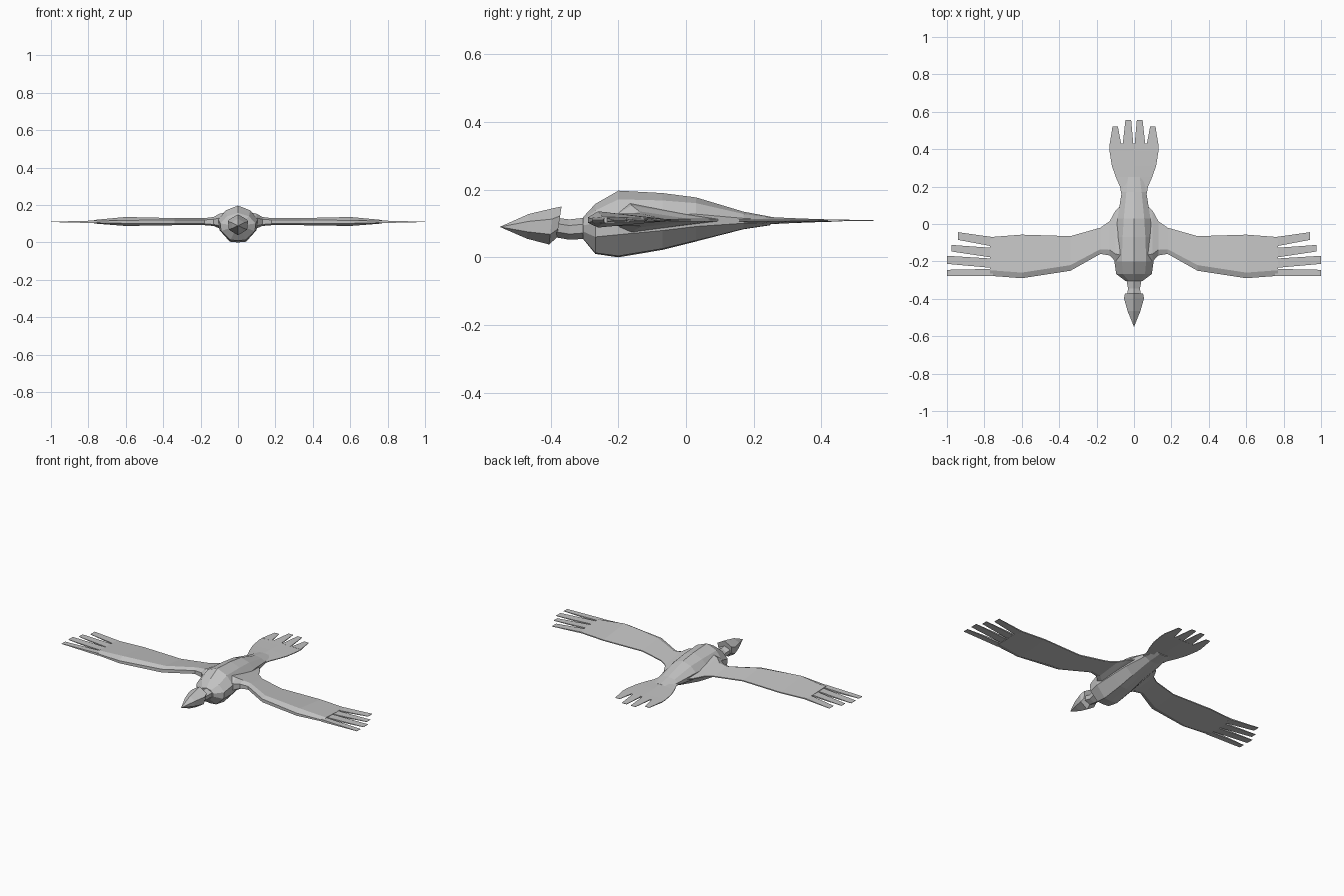
import bpy, bmesh

grey = bpy.data.materials.new("plain grey")
grey.diffuse_color = (0.55, 0.55, 0.55, 1)


def loft(name, rings, mirror=False):
    """Skin a list of equal-length point rings and cap both ends."""
    bm = bmesh.new()
    loops = [[bm.verts.new(p) for p in ring] for ring in rings]
    n = len(loops[0])
    for a, b in zip(loops, loops[1:]):
        for i in range(n):
            j = (i + 1) % n
            bm.faces.new((a[i], a[j], b[j], b[i]))
    bm.faces.new(loops[0])
    bm.faces.new(loops[-1])
    bmesh.ops.remove_doubles(bm, verts=bm.verts, dist=0.0003)
    bmesh.ops.recalc_face_normals(bm, faces=bm.faces)
    me = bpy.data.meshes.new(name)
    bm.to_mesh(me)
    bm.free()
    me.materials.append(grey)
    ob = bpy.data.objects.new(name, me)
    bpy.context.collection.objects.link(ob)
    if mirror:
        ob.modifiers.new("Mirror", 'MIRROR').use_mirror_merge = False
    return ob


def body_ring(y, w, zb, zt):
    h = zt - zb
    right = [(0.62 * w, zt - 0.13 * h), (w, zt - 0.38 * h),
             (w * 0.95, zb + 0.34 * h), (0.42 * w, zb + 0.02 * h)]
    pts = [(0, zt)] + right + [(0, zb)] + [(-x, z) for x, z in reversed(right)]
    return [(x, y, z) for x, z in pts]


def hex_ring(y, w, zb, zt, lean=0.0):
    h = zt - zb
    pts = [(0, zt), (w, zt - 0.3 * h), (w * 0.9, zb + 0.28 * h),
           (0, zb), (-w * 0.9, zb + 0.28 * h), (-w, zt - 0.3 * h)]
    return [(x, y + lean * (z - zb) / h, z) for x, z in pts]


# body
loft("body", [body_ring(*s) for s in (
    (-0.305, 0.045, 0.055, 0.118), (-0.268, 0.095, 0.01, 0.158),
    (-0.2, 0.105, 0.0, 0.197), (-0.07, 0.098, 0.022, 0.19),
    (0.03, 0.088, 0.047, 0.177), (0.17, 0.066, 0.083, 0.135),
    (0.25, 0.05, 0.095, 0.12))])

# neck
loft("neck", [hex_ring(*s) for s in (
    (-0.39, 0.038, 0.06, 0.118), (-0.345, 0.032, 0.052, 0.112),
    (-0.29, 0.042, 0.055, 0.118))])

# head with pointed beak
loft("head", [hex_ring(*s) for s in (
    (-0.55, 0.0003, 0.0897, 0.0903), (-0.47, 0.034, 0.055, 0.128, 0.005),
    (-0.405, 0.054, 0.038, 0.145, 0.012), (-0.382, 0.048, 0.058, 0.15, 0.014))])

# wing: x, leading y, trailing y, crest offset, bottom z, top z, edge half thickness
wing = []
for x, lead, trail, crest, zb, zt, e in (
        (0.05, -0.23, 0.12, 0.06, 0.06, 0.165, 0.02),
        (0.1, -0.2, 0.07, 0.04, 0.075, 0.153, 0.02),
        (0.13, -0.168, 0.015, 0.03, 0.088, 0.136, 0.014),
        (0.18, -0.16, -0.02, 0.025, 0.092, 0.13, 0.01),
        (0.34, -0.25, -0.065, 0.03, 0.092, 0.13, 0.01),
        (0.6, -0.29, -0.057, 0.03, 0.088, 0.136, 0.008),
        (0.77, -0.277, -0.07, 0.03, 0.101, 0.12, 0.004)):
    wing.append([(x, lead, 0.11 - e), (x, lead, 0.11 + e), (x, lead + crest, zt),
                 (x, trail, 0.113), (x, trail, 0.107), (x, lead + crest, zb)])
loft("wing", wing, True)

# wing tip feathers: root y range, tip y range, tip x
for i, (r0, r1, t0, t1, tx) in enumerate((
        (-0.277, -0.24, -0.278, -0.245, 1.0), (-0.235, -0.185, -0.213, -0.17, 1.0),
        (-0.18, -0.128, -0.147, -0.112, 0.975), (-0.12, -0.07, -0.085, -0.044, 0.94))):
    th = 0.007 - 0.001 * i
    loft(f"wing_feather_{i + 1}", [
        [(x, a, 0.11 - t), (x, b, 0.11 - t), (x, b, 0.11 + t), (x, a, 0.11 + t)]
        for x, a, b, t in ((0.755, r0, r1, th), (tx, t0, t1, 0.001))], True)

# tail fan
loft("tail", [[(-w, y, 0.107), (0, y, 0.108 - t), (w, y, 0.107),
               (w, y, 0.111), (0, y, 0.109 + t), (-w, y, 0.111)]
              for y, w, t in ((0.15, 0.066, 0.022), (0.2, 0.075, 0.016),
                              (0.25, 0.097, 0.01), (0.31, 0.118, 0.007),
                              (0.39, 0.131, 0.004), (0.43, 0.131, 0.003))])

# tail feathers
for i, (r0, r1, t0, t1, ty) in enumerate((
        (0.003, 0.061, 0.015, 0.046, 0.555), (0.067, 0.131, 0.086, 0.115, 0.52))):
    loft(f"tail_feather_{i + 1}", [
        [(a, y, 0.109 - t), (b, y, 0.109 - t), (b, y, 0.109 + t), (a, y, 0.109 + t)]
        for y, a, b, t in ((0.42, r0, r1, 0.003), (ty, t0, t1, 0.001))], True)
